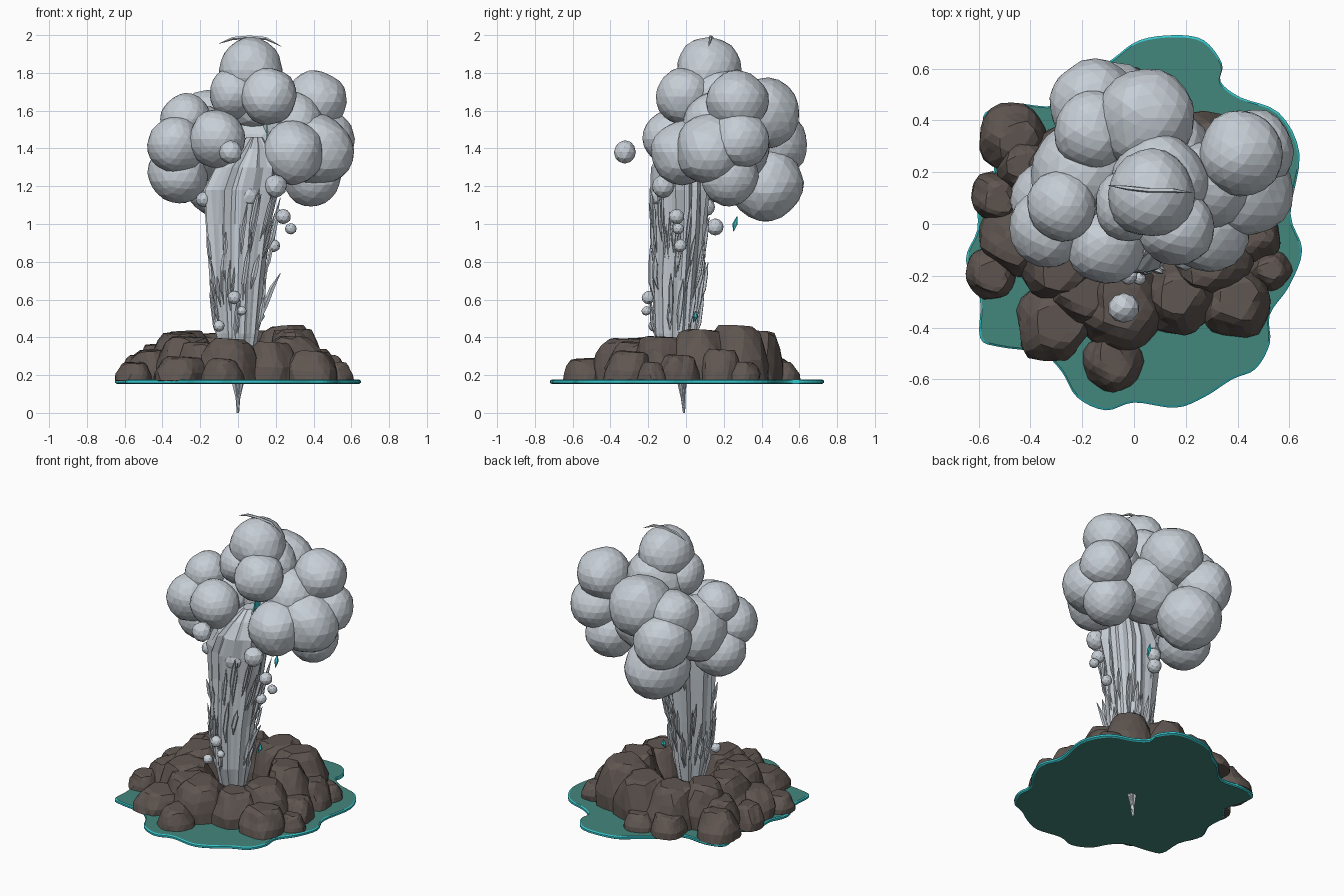
import bpy, bmesh, math, random
from mathutils import Vector, noise

if "Cube" in bpy.data.objects:
    bpy.data.objects.remove(bpy.data.objects["Cube"])

random.seed(7)

def material(name, col):
    m = bpy.data.materials.new(name)
    m.diffuse_color = (*col, 1)
    m.use_nodes = True
    m.node_tree.nodes["Principled BSDF"].inputs["Base Color"].default_value = m.diffuse_color
    return m

SMOKE = material("pale grey smoke", (0.57, 0.62, 0.67))
ROCK = material("dark brown rock", (0.115, 0.092, 0.081))
WATER = material("deep teal", (0.055, 0.24, 0.20))
RIM = material("bright cyan", (0.035, 0.56, 0.60))

def finish(bm, name, *mats):
    bmesh.ops.recalc_face_normals(bm, faces=bm.faces[:])
    me = bpy.data.meshes.new(name)
    bm.to_mesh(me)
    bm.free()
    for m in mats:
        me.materials.append(m)
    ob = bpy.data.objects.new(name, me)
    bpy.context.collection.objects.link(ob)
    return ob

def puff(bm, x, y, z, r, sub=3):
    """Lumpy faceted ball."""
    c = Vector((x, y, z))
    for v in bmesh.ops.create_icosphere(bm, subdivisions=sub, radius=r)["verts"]:
        n = noise.noise(v.co * (1.0 / r) + c * 9)
        m = noise.noise(v.co * (3.0 / r) + c * 5)
        v.co = c + v.co * (1.01 + 0.1 * n + 0.025 * m)

def loft(bm, rings):
    """Skin a list of equal-length point rings, capping both ends."""
    vs = [[bm.verts.new(p) for p in ring] for ring in rings]
    n = len(vs[0])
    for a, b in zip(vs, vs[1:]):
        for i in range(n):
            j = (i + 1) % n
            bm.faces.new((a[i], a[j], b[j], b[i]))
    bm.faces.new(vs[0][::-1])
    bm.faces.new(vs[-1])

def strand(bm, pts, r):
    """Thin five-sided streak, pointed at both ends."""
    pts = [Vector(p) for p in pts]
    axis = (pts[-1] - pts[0]).normalized()
    u = axis.orthogonal().normalized()
    w = axis.cross(u)
    rings = []
    for k, p in enumerate(pts):
        rad = r * (0.12 if k in (0, len(pts) - 1) else 1)
        rings.append([p + (u * math.cos(i * math.tau / 5) + w * math.sin(i * math.tau / 5)) * rad
                      for i in range(5)])
    loft(bm, rings)

# pool: smooth wavy outline, thin plate with bright rim
outline = [(.65, -.1), (.605, .04), (.64, .27), (.56, .43), (.41, .49), (.335, .55), (.34, .62),
           (.27, .71), (.16, .73), (.02, .71), (-.08, .64), (-.18, .57), (-.3, .46), (-.46, .465),
           (-.575, .43), (-.575, .34), (-.54, .21), (-.605, .12), (-.605, -.02), (-.65, -.14),
           (-.595, -.29), (-.595, -.44), (-.52, -.475), (-.36, -.5), (-.28, -.57), (-.22, -.67),
           (-.11, -.72), (0, -.69), (.16, -.71), (.27, -.67), (.38, -.6), (.47, -.56),
           (.525, -.46), (.525, -.35), (.6, -.24)]

def smooth_loop(p, steps=4):
    p = [Vector(q) for q in p]
    out = []
    for i in range(len(p)):
        a, b, c, d = (p[(i + k - 1) % len(p)] for k in range(4))
        for s in range(steps):
            t = s / steps
            out.append(0.5 * (2 * b + (c - a) * t + (2 * a - 5 * b + 4 * c - d) * t * t
                              + (3 * b - a - 3 * c + d) * t ** 3))
    return out

bm = bmesh.new()
loop = smooth_loop(outline)
loft(bm, [[(q.x * s, q.y * s, z) for q in loop]
          for s, z in ((.985, .153), (1, .159), (1, .171), (.988, .176))])
for f in bm.faces:
    f.material_index = 0 if len(f.verts) > 4 else 1
finish(bm, "pool", WATER, RIM)

# rocks: x, y, radius, height above the pool
inner_rocks = [(.31, .08, .15, .28), (.25, .26, .165, .30), (.06, .34, .165, .27), (-.13, .33, .16, .26),
               (-.28, .2, .155, .27), (-.32, .03, .155, .26), (-.28, -.14, .15, .24),
               (-.18, -.25, .14, .21), (-.05, -.33, .155, .23), (.17, -.28, .13, .21), (.29, -.13, .15, .24)]
outer_rocks = [(-.47, .33, .115, .17), (-.53, .1, .09, .14), (-.55, -.19, .09, .10), (-.31, -.38, .135, .13),
               (-.08, -.53, .105, .12), (.39, -.3, .125, .16), (.53, -.18, .07, .10), (-.44, -.06, .135, .17),
               (.46, -.04, .1, .14), (.43, .18, .1, .17), (.45, .3, .08, .1), (-.02, .5, .09, .1),
               (-.2, .47, .1, .12), (-.4, .22, .12, .2)]

def rocks(name, data):
    bm = bmesh.new()
    for x, y, r, h in data:
        for v in bmesh.ops.create_icosphere(bm, subdivisions=3, radius=1)["verts"]:
            d = v.co.copy()
            n = 1 + 0.2 * noise.noise(d * 1.4 + Vector((x, y, h)) * 20)
            side = n * 1.06 * (1.06 if d.z < .4 else 1)
            z = min(max(d.z * 1.2 * n, -.02), .96 + .12 * d.x * y - .1 * d.y * x)
            v.co = (x + d.x * r * side, y + d.y * r * side, .172 + z * h)
    finish(bm, name, ROCK)

rocks("crater_rocks", inner_rocks)
rocks("outer_rocks", outer_rocks)

# erupting column: fluted flare ending in a spike below the pool
profile = [(0, 0, -.01, .006, .006), (.08, 0, -.015, .012, .012), (.16, 0, -.02, .03, .025),
           (.3, 0, -.05, .085, .085), (.42, 0, -.055, .11, .11), (.7, 0, -.045, .135, .13),
           (1.0, .01, -.03, .17, .14), (1.18, .02, -.03, .19, .155), (1.3, .05, -.03, .16, .15),
           (1.4, .08, -.02, .09, .11), (1.46, .09, 0, .04, .05)]
N = 40
flute = [1 + random.uniform(-.12, .1) for _ in range(N)]

def column_at(z):
    for a, b in zip(profile, profile[1:]):
        if z <= b[0]:
            t = (z - a[0]) / (b[0] - a[0])
            return [p + (q - p) * t for p, q in zip(a, b)][1:]
    return profile[-1][1:]

def on_column(z, ang, k=1.0):
    cx, cy, rx, ry = column_at(z)
    return Vector((cx + math.cos(ang) * rx * k, cy + math.sin(ang) * ry * k, z))

bm = bmesh.new()
loft(bm, [[on_column(p[0], i * math.tau / N, flute[i] * random.uniform(.96, 1.04))
           for i in range(N)] for p in profile])
finish(bm, "column", SMOKE)

# streaks clinging to the column
bm = bmesh.new()
for k in range(50):
    ang = k * 2.4
    z0 = random.uniform(.36, .95)
    ln = random.uniform(.15, .32)
    lift = random.uniform(1.0, 1.12)
    strand(bm, [on_column(z0, ang, .95), on_column(z0 + ln * .35, ang, lift),
                on_column(z0 + ln * .7, ang + .05, lift + .02), on_column(z0 + ln, ang + .08, lift + .07)],
           random.uniform(.007, .015))
strand(bm, [(.1, -.08, .45), (.15, -.08, .58), (.18, -.08, .66), (.225, -.08, .74)], .014)
# curved wisp on top of the cloud
strand(bm, [(-.1, .15, 1.955), (-.03, .14, 1.982), (.06, .13, 1.99), (.15, .13, 1.982), (.23, .12, 1.94)], .009)
finish(bm, "streaks", SMOKE)

# bright flecks: slim drops and a thin sheet facing sideways
bm = bmesh.new()
for a, b, c in (((.1, .25, .96), (.1, .26, 1.0), (.1, .27, 1.04)),
                ((.12, .04, .48), (.13, .05, .51), (.13, .05, .54))):
    strand(bm, [a, b, c], .014)
loft(bm, [[(x, -.07, 1.41), (x, .0, 1.43), (x, .02, 1.56), (x, -.04, 1.53)] for x in (.15, .157)])
finish(bm, "bright_flecks", RIM)

# billowing cloud
clouds = {
    "cloud_top": [(.07, .12, 1.815, .17), (.16, -.01, 1.675, .15), (-.02, .07, 1.69, .135), (.1, .17, 1.67, .18)],
    "cloud_left": [(-.28, .07, 1.555, .135), (-.33, -.02, 1.42, .15), (-.11, -.08, 1.45, .15),
                   (-.31, .09, 1.27, .16), (-.2, .2, 1.42, .2)],
    "cloud_right": [(.41, .27, 1.645, .16), (.46, .28, 1.45, .155), (.29, -.02, 1.38, .165),
                    (.42, .13, 1.39, .185), (.39, .23, 1.25, .155), (.28, .15, 1.54, .165)],
    "cloud_back": [(.04, .41, 1.59, .19), (-.15, .46, 1.42, .175), (-.08, .42, 1.22, .195), (.1, .25, 1.42, .2),
                   (-.16, .36, 1.56, .15)],
}
for name, items in clouds.items():
    bm = bmesh.new()
    for p in items:
        puff(bm, *p)
    finish(bm, name, SMOKE)

# loose small puffs around the column
bm = bmesh.new()
for p in [(-.04, -.325, 1.38, .06), (.05, -.12, 1.15, .07), (.24, -.05, 1.04, .04), (.28, -.04, .975, .03),
          (.19, -.03, .885, .033), (-.18, -.05, 1.13, .042), (-.02, -.2, .61, .035), (.02, -.21, .54, .025),
          (-.03, .155, .985, .045), (-.06, .11, 1.09, .045), (-.1, -.17, .46, .03), (.2, -.12, 1.2, .06)]:
    puff(bm, *p, sub=2)
finish(bm, "small_puffs", SMOKE)
